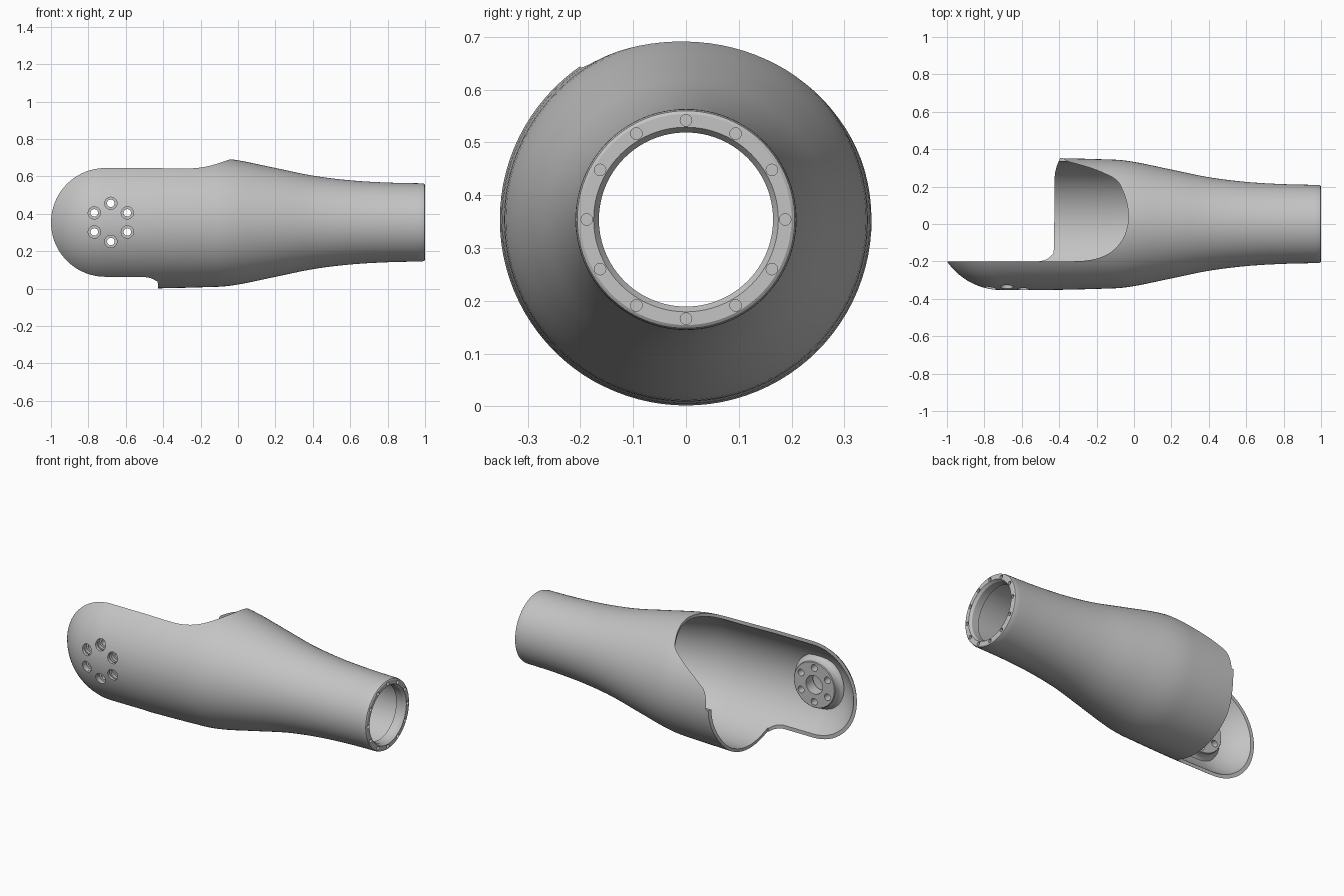
import bpy, bmesh, math
from mathutils import Vector, Matrix

cube = bpy.data.objects.get("Cube")
if cube:
    bpy.data.objects.remove(cube, do_unlink=True)

AXIS_Z = 0.354     # height of the sleeve's long axis
R = 0.353          # largest radius
DOME_X = -0.709    # centre of the rounded end
WALL = 0.018
HUB_X = -0.68

grey = bpy.data.materials.new("light_grey")
grey.use_nodes = True
colour = (0.55, 0.55, 0.55, 1)
grey.diffuse_color = colour
grey.node_tree.nodes["Principled BSDF"].inputs["Base Color"].default_value = colour


def smooth_path(points, steps=4):
    """Catmull-Rom curve through 2D points."""
    p = [Vector(q) for q in points]
    p = [p[0]] + p + [p[-1]]
    out = []
    for a, b, c, d in zip(p, p[1:], p[2:], p[3:]):
        for i in range(steps):
            t = i / steps
            out.append(0.5 * (2 * b + (c - a) * t + (2 * a - 5 * b + 4 * c - d) * t * t
                              + (3 * b - a - 3 * c + d) * t ** 3))
    return out + [p[-1]]


def make_object(name, bm):
    bmesh.ops.remove_doubles(bm, verts=bm.verts, dist=1e-5)
    bmesh.ops.recalc_face_normals(bm, faces=bm.faces)
    mesh = bpy.data.meshes.new(name)
    bm.to_mesh(mesh)
    bm.free()
    mesh.materials.append(grey)
    obj = bpy.data.objects.new(name, mesh)
    bpy.context.collection.objects.link(obj)
    return obj


def revolve(name, loop, place, axis, centre, segments):
    """Spin a closed 2D loop, placed in 3D by a function, about an axis."""
    bm = bmesh.new()
    verts = [bm.verts.new(place(*p)) for p in loop]
    edges = [bm.edges.new((a, b)) for a, b in zip(verts, verts[1:] + verts[:1])]
    bmesh.ops.spin(bm, geom=verts + edges, cent=centre, axis=axis,
                   angle=math.tau, steps=segments, use_merge=True)
    return make_object(name, bm)


def prism(name, outline, z0, z1):
    bm = bmesh.new()
    face = bm.faces.new([bm.verts.new((x, y, z0)) for x, y in outline])
    top = bmesh.ops.extrude_face_region(bm, geom=[face])["geom"]
    bmesh.ops.translate(bm, vec=(0, 0, z1 - z0),
                        verts=[v for v in top if isinstance(v, bmesh.types.BMVert)])
    return make_object(name, bm)


def add_drill(bm, centre, axis, radius, depth, sides=24):
    turn = Vector(axis).to_track_quat("Z", "Y").to_matrix().to_4x4()
    bmesh.ops.create_cone(bm, cap_ends=True, segments=sides, radius1=radius,
                          radius2=radius, depth=depth,
                          matrix=Matrix.Translation(centre) @ turn)


def cut(obj, cutter):
    mod = obj.modifiers.new("cut", "BOOLEAN")
    mod.operation = "DIFFERENCE"
    mod.solver = "EXACT"
    mod.object = cutter
    cutter.hide_render = True
    bpy.context.view_layer.objects.active = obj
    bpy.ops.object.modifier_apply(modifier=mod.name)


# Sleeve: dome, straight stretch, then a taper to the narrow end
def dome(radius):
    return [(DOME_X - radius * math.cos(a), radius * math.sin(a))
            for a in (math.radians(4 + 86 * i / 20) for i in range(21))]


taper = smooth_path([(-0.45, R), (-0.2, 0.347), (-0.03, 0.337), (0.2, 0.291), (0.4, 0.25),
                     (0.6, 0.225), (0.8, 0.213), (0.985, 0.209)], 5)
inner = [(x, r - WALL) for x, r in taper if x < 0.94]
end_flange = [(0.996, 0.206), (1, 0.2), (1, 0.175), (0.985, 0.165), (0.94, 0.165),
              (0.94, 0.192)]
section = dome(R) + [tuple(p) for p in taper] + end_flange + inner[::-1] + dome(R - WALL)[::-1]
sleeve = revolve("sleeve", section, lambda x, r: (x, 0, AXIS_Z + r),
                 (1, 0, 0), (0, 0, AXIS_Z), 96)

# Side opening, with different edges above and below the axis
upper = smooth_path([(-0.35, -0.2), (-0.25, -0.195), (-0.17, -0.175), (-0.11, -0.14),
                     (-0.06, -0.08), (-0.035, -0.01), (-0.03, 0.05), (-0.04, 0.12),
                     (-0.065, 0.19), (-0.1, 0.24), (-0.2, 0.288), (-0.3, 0.32),
                     (-0.36, 0.337), (-0.39, 0.36)])
lower = smooth_path([(-0.51, -0.2), (-0.47, -0.19), (-0.44, -0.165), (-0.428, -0.12),
                     (-0.425, 0.22), (-0.418, 0.29), (-0.405, 0.33), (-0.39, 0.36)])
cutters = []
for name, edge, z0, z1 in (("upper_cutter", upper, AXIS_Z, 1), ("lower_cutter", lower, -0.3, AXIS_Z + 0.0005)):
    outline = [(-1.3, -0.2)] + [tuple(p) for p in edge] + [(-0.39, 0.5), (-1.3, 0.5)]
    cutters.append(prism(name, outline, z0, z1))
    cut(sleeve, cutters[-1])

# Hub ring on the inside of the rounded tongue
hub_section = [(0.055, -0.318), (0.055, -0.25), (0.134, -0.25), (0.138, -0.254),
               (0.14, -0.278), (0.148, -0.291), (0.164, -0.3), (0.14, -0.317)]
hub = revolve("hub_ring", hub_section, lambda r, y: (HUB_X + r, y, AXIS_Z),
              (0, 1, 0), (HUB_X, 0, AXIS_Z), 64)

# Six bolt holes through tongue and hub, counterbored from outside
through, bore, sockets = bmesh.new(), bmesh.new(), bmesh.new()
for i in range(6):
    a = math.radians(30 + 60 * i)
    x, z = HUB_X + 0.102 * math.cos(a), AXIS_Z + 0.102 * math.sin(a)
    add_drill(through, (x, -0.3, z), (0, 1, 0), 0.02, 0.3)
    add_drill(bore, (x, -0.36, z), (0, 1, 0), 0.033, 0.12)

# Twelve blind holes in the narrow end
for i in range(12):
    a = math.tau * i / 12
    add_drill(sockets, (1, 0.188 * math.cos(a), AXIS_Z + 0.188 * math.sin(a)),
              (1, 0, 0), 0.011, 0.04, 16)

for name, bm, targets in (("bore_cutter", bore, (sleeve, hub)),
                          ("bolt_cutter", through, (sleeve, hub)),
                          ("socket_cutter", sockets, (sleeve,))):
    cutters.append(make_object(name, bm))
    for target in targets:
        cut(target, cutters[-1])

for cutter in cutters:
    bpy.data.objects.remove(cutter, do_unlink=True)

# Smooth shading with crisp rims
for obj in (sleeve, hub):
    bpy.ops.object.select_all(action="DESELECT")
    obj.select_set(True)
    bpy.context.view_layer.objects.active = obj
    bpy.ops.object.shade_smooth_by_angle(angle=math.radians(30))
